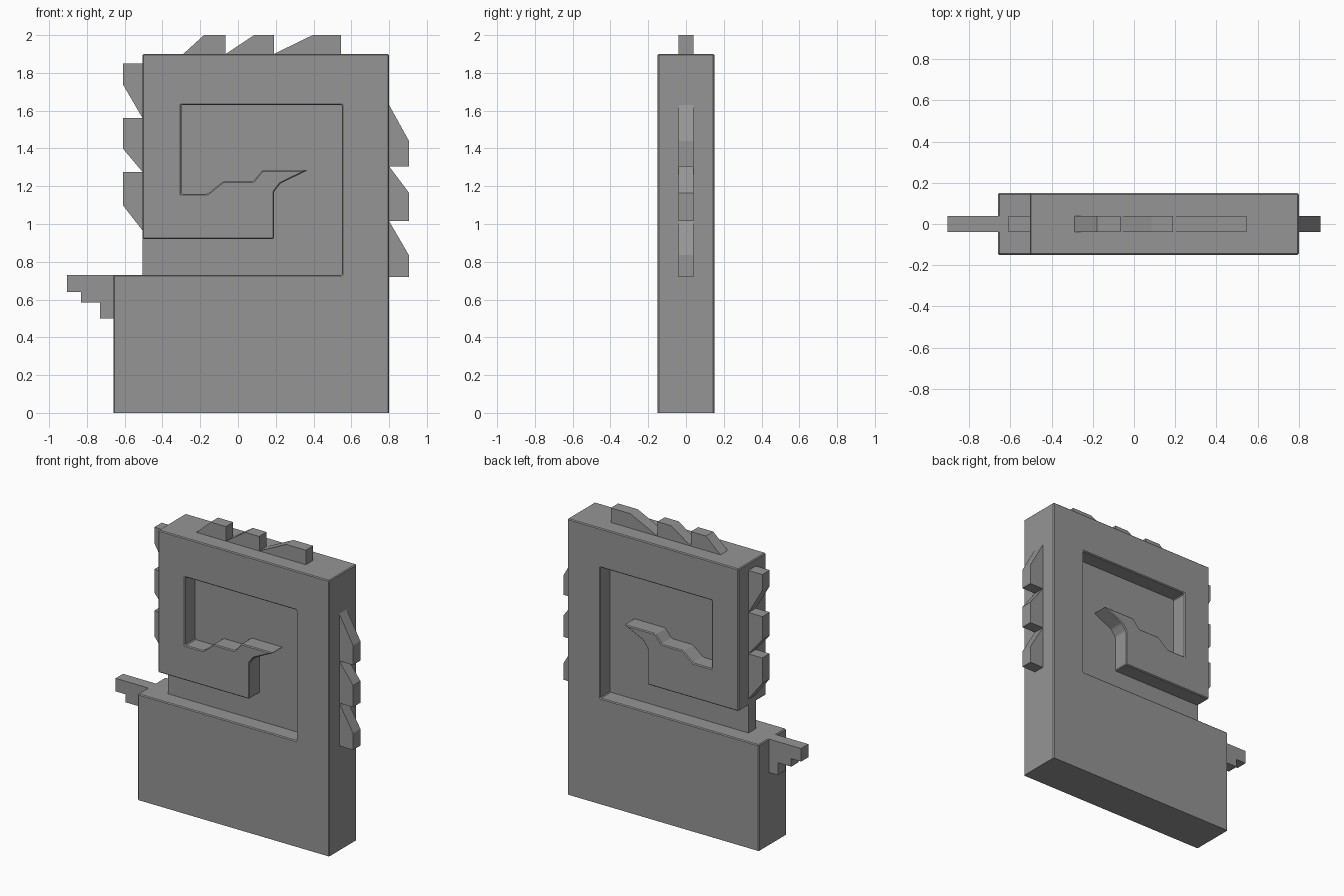
import bpy
import bmesh

cube = bpy.data.objects.get("Cube")
if cube:
    bpy.data.objects.remove(cube, do_unlink=True)

# Single grey material
grey = bpy.data.materials.new("plain_grey")
grey.use_nodes = True
GREY = (0.3, 0.3, 0.3, 1)
grey.diffuse_color = GREY
grey.node_tree.nodes["Principled BSDF"].inputs["Base Color"].default_value = GREY

BODY_HALF, FIN_HALF = 0.15, 0.04


def slab(name, outline, half, bevel=0):
    """Extrude an x-z outline through y, chamfering all edges above the floor."""
    bm = bmesh.new()
    face = bm.faces.new([bm.verts.new((x, -half, z)) for x, z in outline])
    out = bmesh.ops.extrude_face_region(bm, geom=[face])
    moved = [g for g in out["geom"] if isinstance(g, bmesh.types.BMVert)]
    bmesh.ops.translate(bm, verts=moved, vec=(0, 2 * half, 0))
    bmesh.ops.recalc_face_normals(bm, faces=bm.faces)
    if bevel:
        edges = [e for e in bm.edges if max(v.co.z for v in e.verts) > 0.01]
        bmesh.ops.bevel(bm, geom=edges, offset=bevel, segments=1,
                        affect='EDGES', clamp_overlap=True)
    mesh = bpy.data.meshes.new(name)
    bm.to_mesh(mesh)
    bm.free()
    mesh.materials.append(grey)
    obj = bpy.data.objects.new(name, mesh)
    bpy.context.collection.objects.link(obj)
    return obj


# Thick hooked body: base, back, head and inward-curling jaw
slab("hooked_body", [
    (-0.66, 0), (0.8, 0), (0.8, 1.9), (-0.505, 1.9), (-0.505, 0.92),
    (0.19, 0.92), (0.19, 1.17), (0.225, 1.215), (0.37, 1.285),
    (0.13, 1.285), (0.08, 1.225), (-0.08, 1.225), (-0.16, 1.16),
    (-0.3, 1.16), (-0.3, 1.63), (0.55, 1.63), (0.55, 0.73), (-0.66, 0.73),
], BODY_HALF, 0.006)

# Thin web filling the hook
slab("inner_panel", [(-0.505, 0.7), (0.58, 0.7), (0.58, 1.66), (-0.33, 1.66),
                     (-0.33, 1.0), (-0.505, 1.0)], FIN_HALF)

# Side fins: root top, tip top, tip bottom, root bottom heights
for i, (top, tip, root) in enumerate([(1.85, 1.74, 1.56), (1.56, 1.40, 1.275),
                                      (1.275, 1.10, 0.965)], 1):
    slab(f"right_fin_{i}", [(-0.5, top), (-0.61, top), (-0.61, tip),
                            (-0.505, root), (-0.5, root)], FIN_HALF)

for i, (root, tip, low) in enumerate([(1.63, 1.44, 1.305), (1.305, 1.165, 1.015),
                                      (1.015, 0.835, 0.72)], 1):
    slab(f"left_fin_{i}", [(0.795, root), (0.8, root), (0.905, tip),
                           (0.905, low), (0.795, low)], FIN_HALF)

# Crest fins along the top
for i, (start, peak, end) in enumerate([(-0.29, -0.18, -0.065), (-0.065, 0.085, 0.19),
                                        (0.19, 0.395, 0.545)], 1):
    slab(f"crest_fin_{i}", [(start, 1.895), (start, 1.9), (peak, 2.0),
                            (end, 2.0), (end, 1.895)], FIN_HALF)

# Stepped bracket on the base
slab("stepped_bracket", [(-0.905, 0.73), (-0.654, 0.73), (-0.654, 0.5),
                         (-0.73, 0.5), (-0.73, 0.585), (-0.83, 0.585),
                         (-0.83, 0.64), (-0.905, 0.64)], FIN_HALF)
